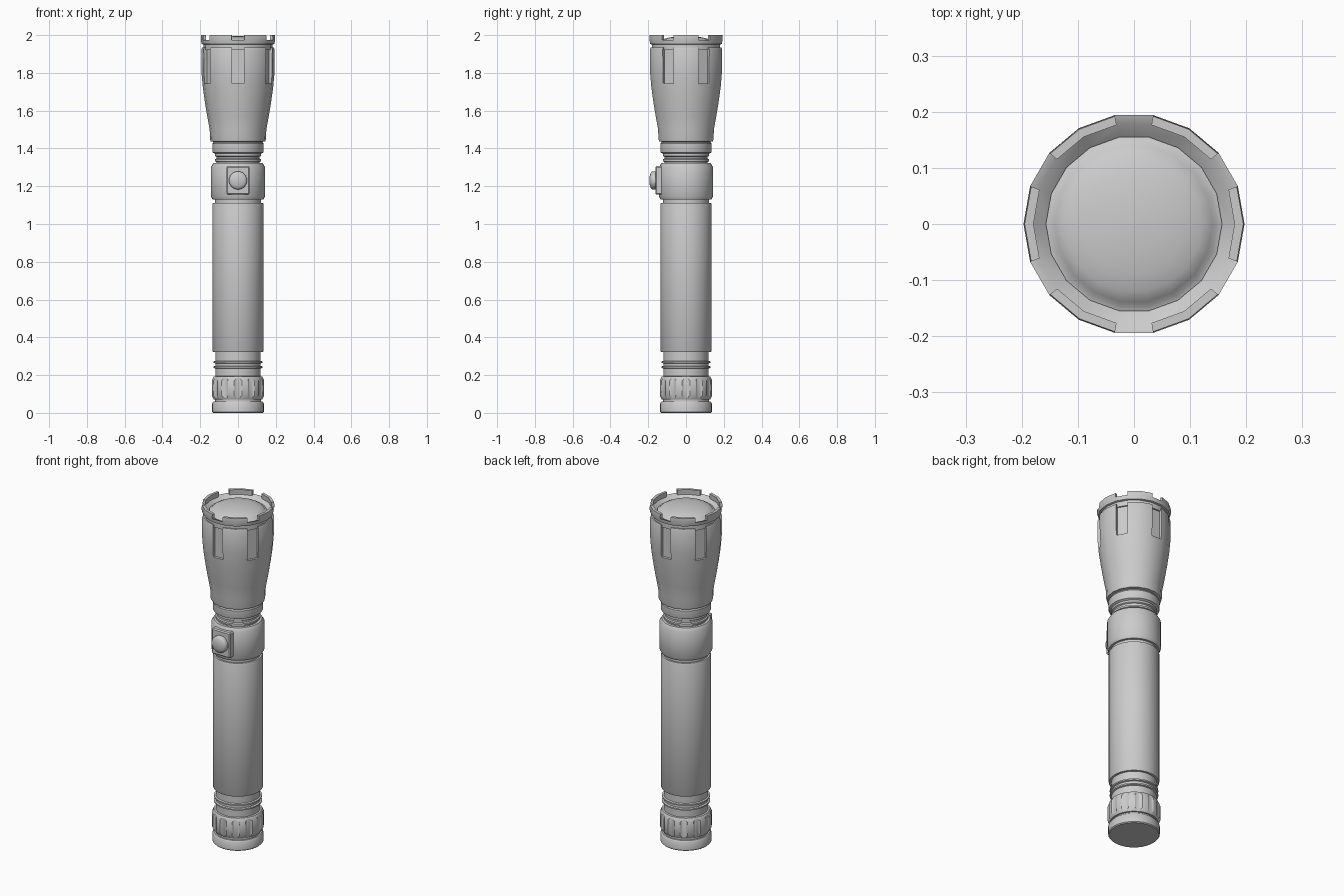
import bpy, bmesh, math
from mathutils import Matrix

if "Cube" in bpy.data.objects:
    bpy.data.objects.remove(bpy.data.objects["Cube"])


def finish(bm, name, angle=35):
    bmesh.ops.recalc_face_normals(bm, faces=bm.faces)
    me = bpy.data.meshes.new(name)
    bm.to_mesh(me)
    bm.free()
    ob = bpy.data.objects.new(name, me)
    bpy.context.collection.objects.link(ob)
    bpy.ops.object.select_all(action='DESELECT')
    ob.select_set(True)
    bpy.context.view_layer.objects.active = ob
    bpy.ops.object.shade_smooth_by_angle(angle=math.radians(angle))
    return ob


def lathe_bm(profile, n, closed=False):
    """Spin (radius, z) points; open profiles are capped at both ends."""
    bm = bmesh.new()
    rings = [[bm.verts.new((r * math.cos(2 * math.pi * k / n),
                            r * math.sin(2 * math.pi * k / n), z))
              for k in range(n)] for r, z in profile]
    pairs = list(zip(rings, rings[1:]))
    if closed:
        pairs.append((rings[-1], rings[0]))
    for a, b in pairs:
        for k in range(n):
            j = (k + 1) % n
            bm.faces.new((a[k], a[j], b[j], b[k]))
    if not closed:
        bm.faces.new(rings[0])
        bm.faces.new(rings[-1])
    return bm, rings


def lathe(name, profile, n=36):
    return finish(lathe_bm(profile, n)[0], name)


def cut(ob, bm):
    cutter = finish(bm, "cutter")
    cutter.hide_render = True
    mod = ob.modifiers.new("cut", 'BOOLEAN')
    mod.operation = 'DIFFERENCE'
    mod.solver = 'EXACT'
    mod.object = cutter
    bpy.context.view_layer.objects.active = ob
    bpy.ops.object.modifier_apply(modifier="cut")
    bpy.data.objects.remove(cutter)
    ob.select_set(True)
    bpy.ops.object.shade_smooth_by_angle(angle=math.radians(35))


# Tail end
lathe("tail_cap", [(.132, 0), (.137, .005), (.137, .05), (.13, .06), (.122, .06), (.122, .09)])
grip = lathe("tail_grip_ring", [(.12, .07), (.129, .072), (.14, .092), (.14, .172),
                                (.129, .192), (.12, .194)], 72)
flutes = bmesh.new()
for k in range(12):
    a = math.radians(30 * k)
    bmesh.ops.create_cone(flutes, cap_ends=True, segments=24, radius1=.04, radius2=.04, depth=.3,
                          matrix=Matrix.Translation((.173 * math.cos(a), .173 * math.sin(a), .13)))
cut(grip, flutes)

# Threaded tail neck with two sealing rings
neck = [(.12, .15)]
for z in (.235, .262):
    neck += [(.12, z), (.129, z + .003), (.129, z + .011), (.12, z + .014)]
lathe("tail_neck", neck + [(.12, .34)])

# Battery tube and the groove above it
lathe("battery_tube", [(.12, .322), (.132, .322), (.135, .327), (.135, 1.105),
                       (.132, 1.112), (.122, 1.112), (.122, 1.15)])

# Switch collar
lathe("switch_collar", [(.12, 1.13), (.135, 1.13), (.143, 1.145), (.143, 1.302),
                        (.13, 1.322), (.115, 1.322)])

# Switch plate and push button
bm = bmesh.new()
bmesh.ops.create_cube(bm, size=1, matrix=Matrix.Translation((0, -.138, 1.231))
                      @ Matrix.Diagonal((.122, .048, .15, 1)))
bmesh.ops.bevel(bm, geom=bm.edges[:], offset=.006, segments=1, affect='EDGES')
finish(bm, "switch_plate", 25)
button = [(.048, 0), (.048, .018)] + [(.048 * math.cos(t), .018 + .016 * math.sin(t))
                                     for t in (.35, .7, 1.05, 1.35, 1.53)]
bm = lathe_bm(button, 24)[0]
bmesh.ops.transform(bm, verts=bm.verts, matrix=Matrix.Translation((0, -.16, 1.231))
                    @ Matrix.Rotation(math.pi / 2, 4, 'X'))
finish(bm, "push_button", 50)

# Head neck with grooves
lathe("head_neck", [(.115, 1.31), (.115, 1.328), (.122, 1.332), (.122, 1.342), (.115, 1.346),
                    (.115, 1.356), (.122, 1.36), (.122, 1.372), (.134, 1.378), (.136, 1.385),
                    (.136, 1.425), (.13, 1.432), (.13, 1.45)])

# Flared head with six cooling slots
head = lathe("head", [(.13, 1.435), (.145, 1.438), (.148, 1.45), (.15, 1.5), (.163, 1.57),
                      (.176, 1.65), (.187, 1.73), (.193, 1.8), (.194, 1.925),
                      (.19, 1.935), (.17, 1.935)], 18)
slots = bmesh.new()
for k in range(6):
    res = bmesh.ops.create_cube(slots, size=1)["verts"]
    bmesh.ops.transform(slots, verts=res, matrix=Matrix.Rotation(math.radians(30 + 60 * k), 4, 'Z')
                        @ Matrix.Translation((.221, 0, 1.86)) @ Matrix.Diagonal((.1, .064, .23, 1)))
cut(head, slots)

# Crown bezel: every third segment is a gap between raised teeth
bm, rings = lathe_bm([(.14, 1.92), (.182, 1.92), (.182, 1.95), (.192, 1.953), (.197, 1.975),
                      (.181, 1.97), (.157, 1.95), (.14, 1.95)], 18, closed=True)
outer, inner = rings[4], rings[5]
teeth = [f for f in bm.faces if all(v in outer or v in inner for v in f.verts)
         and round(math.degrees(math.atan2(f.calc_center_median().y,
                                           f.calc_center_median().x)) - 10) // 20 % 3 != 1]
new = bmesh.ops.extrude_face_region(bm, geom=teeth)["geom"]
bmesh.ops.delete(bm, geom=teeth, context='FACES_ONLY')
for v in new:
    if isinstance(v, bmesh.types.BMVert):
        v.co.z = 2.0
        v.co.xy *= .99
finish(bm, "crown_bezel", 30)

# Domed lens
lens = [(.157, 1.94), (.157, 1.957), (.148, 1.96)]
lens += [(.147 * math.cos(t), 1.958 + .037 * math.sin(t)) for t in (.3, .6, .9, 1.2, 1.45, 1.55)]
lathe("lens", lens, 18)
